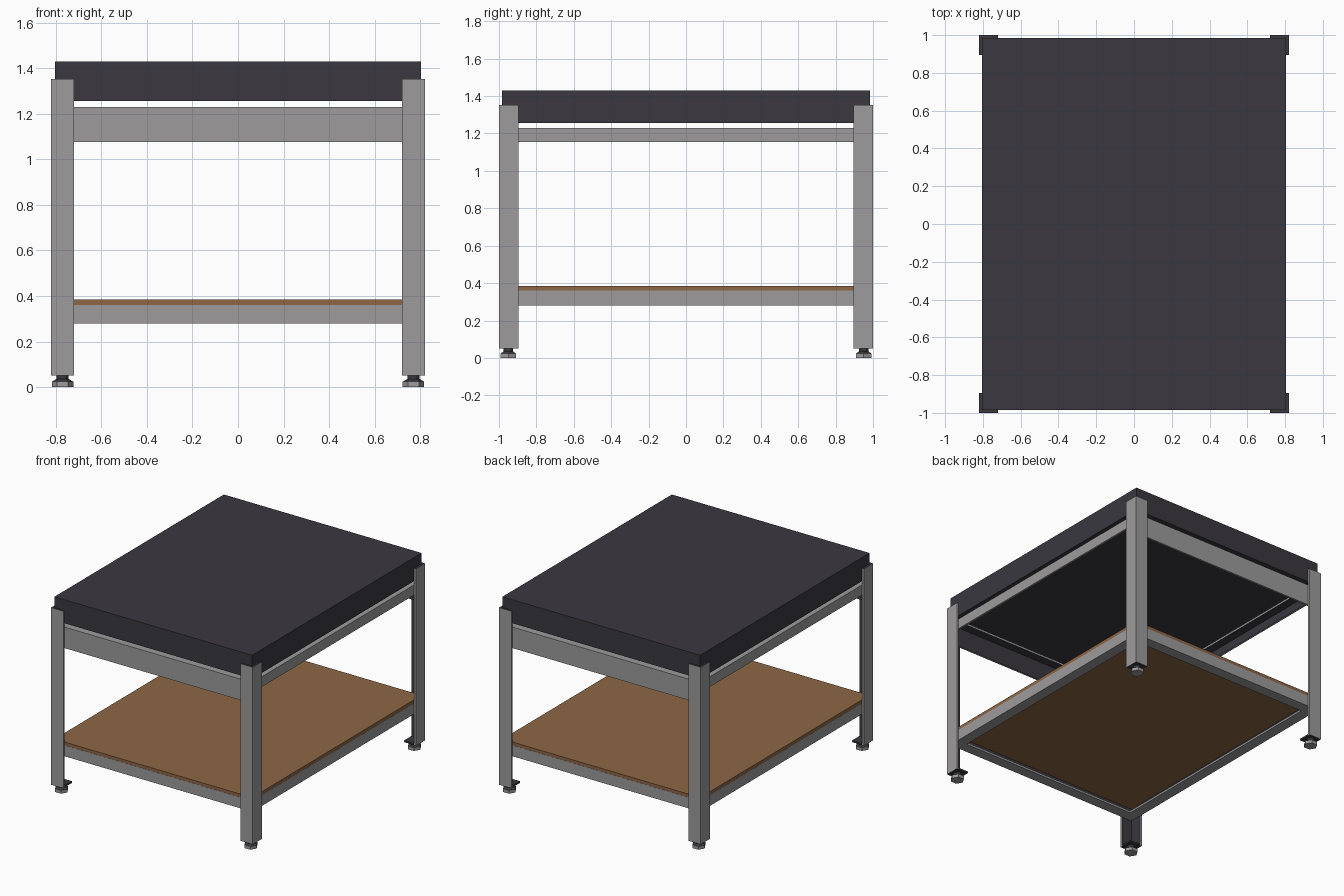
import bpy
import bmesh
from mathutils import Vector

cube = bpy.data.objects.get("Cube")
if cube:
    bpy.data.objects.remove(cube, do_unlink=True)


def material(name, rgb):
    m = bpy.data.materials.new(name)
    m.use_nodes = True
    m.diffuse_color = (*rgb, 1)
    m.node_tree.nodes["Principled BSDF"].inputs["Base Color"].default_value = (*rgb, 1)
    return m


STEEL = material("grey steel", (0.34, 0.33, 0.335))
DARK = material("dark charcoal", (0.043, 0.040, 0.051))
WOOD = material("brown board", (0.27, 0.135, 0.062))


def finish(name, bm, mats):
    bmesh.ops.recalc_face_normals(bm, faces=bm.faces)
    mesh = bpy.data.meshes.new(name)
    bm.to_mesh(mesh)
    bm.free()
    for m in mats:
        mesh.materials.append(m)
    obj = bpy.data.objects.new(name, mesh)
    bpy.context.collection.objects.link(obj)
    return obj


def box(name, low, high, mat):
    low, high = Vector(low), Vector(high)
    bm = bmesh.new()
    bmesh.ops.create_cube(bm, size=1)
    bmesh.ops.scale(bm, vec=high - low, verts=bm.verts)
    bmesh.ops.translate(bm, vec=(low + high) / 2, verts=bm.verts)
    return finish(name, bm, [mat])


def angle_iron(name, a, b, start, end, place, t=0.015):
    """L section extruded from start to end; place maps (u, v, w) to space."""
    profile = [(0, 0), (a, 0), (a, t), (t, t), (t, b), (0, b)]
    bm = bmesh.new()
    ends = [[bm.verts.new(place(u, v, w)) for u, v in profile] for w in (start, end)]
    for ring in ends:
        bm.faces.new(ring).material_index = 1
    for i in range(len(profile)):
        j = (i + 1) % len(profile)
        face = bm.faces.new((ends[0][i], ends[0][j], ends[1][j], ends[1][i]))
        face.material_index = 1 if i in (2, 3) else 0   # dark inside faces
    return finish(name, bm, [STEEL, DARK])


def foot_part(name, x, y, z0, z1, r0, r1, sides, mat):
    bm = bmesh.new()
    bmesh.ops.create_cone(bm, cap_ends=True, segments=sides, radius1=r0,
                          radius2=r1, depth=z1 - z0)
    # point a corner of the hexagon along x
    for v in bm.verts:
        v.co = Vector((v.co.y, -v.co.x, v.co.z))
    bmesh.ops.translate(bm, vec=(x, y, (z0 + z1) / 2), verts=bm.verts)
    return finish(name, bm, [mat])


# Table slab and lower shelf
box("table_slab", (-0.804, -0.984, 1.257), (0.804, 0.984, 1.43), DARK)
box("lower_shelf", (-0.804, -0.984, 0.36), (0.804, 0.984, 0.384), WOOD)

# Legs with foot plates and levelling feet
for sx, side in ((1, "left"), (-1, "right")):
    for sy, end in ((-1, "front"), (1, "back")):
        tag = f"{end}_{side}"
        angle_iron(f"{tag}_leg", 0.1, 0.105, 0.05, 1.352,
                   lambda u, v, w: (sx * (0.82 - u), sy * (1 - v), w))
        xs = sorted((sx * 0.722, sx * 0.805))
        ys = sorted((sy * 0.897, sy * 0.985))
        box(f"{tag}_foot_plate", (xs[0], ys[0], 0.051), (xs[1], ys[1], 0.063), DARK)
        x, y = sx * 0.77, sy * 0.95
        foot_part(f"{tag}_foot_pad", x, y, 0, 0.024, 0.047, 0.047, 6, STEEL)
        foot_part(f"{tag}_foot_cone", x, y, 0.024, 0.036, 0.047, 0.026, 6, DARK)
        foot_part(f"{tag}_foot_stem", x, y, 0.034, 0.052, 0.026, 0.026, 12, DARK)

# Rails: lower ones turn their flange in at the bottom, upper ones at the top
for level, z, up, deep, shallow in (("lower", 0.28, 1, 0.08, 0.08),
                                    ("upper", 1.23, -1, 0.155, 0.075)):
    for s, end, side in ((-1, "front", "right"), (1, "back", "left")):
        angle_iron(f"{level}_{end}_rail", 0.08, deep, -0.803, 0.803,
                   lambda u, v, w: (w, s * (0.985 - u), z + up * v))
        angle_iron(f"{level}_{side}_rail", 0.08, shallow, -0.905, 0.905,
                   lambda u, v, w: (s * (0.805 - u), w, z + up * v))
